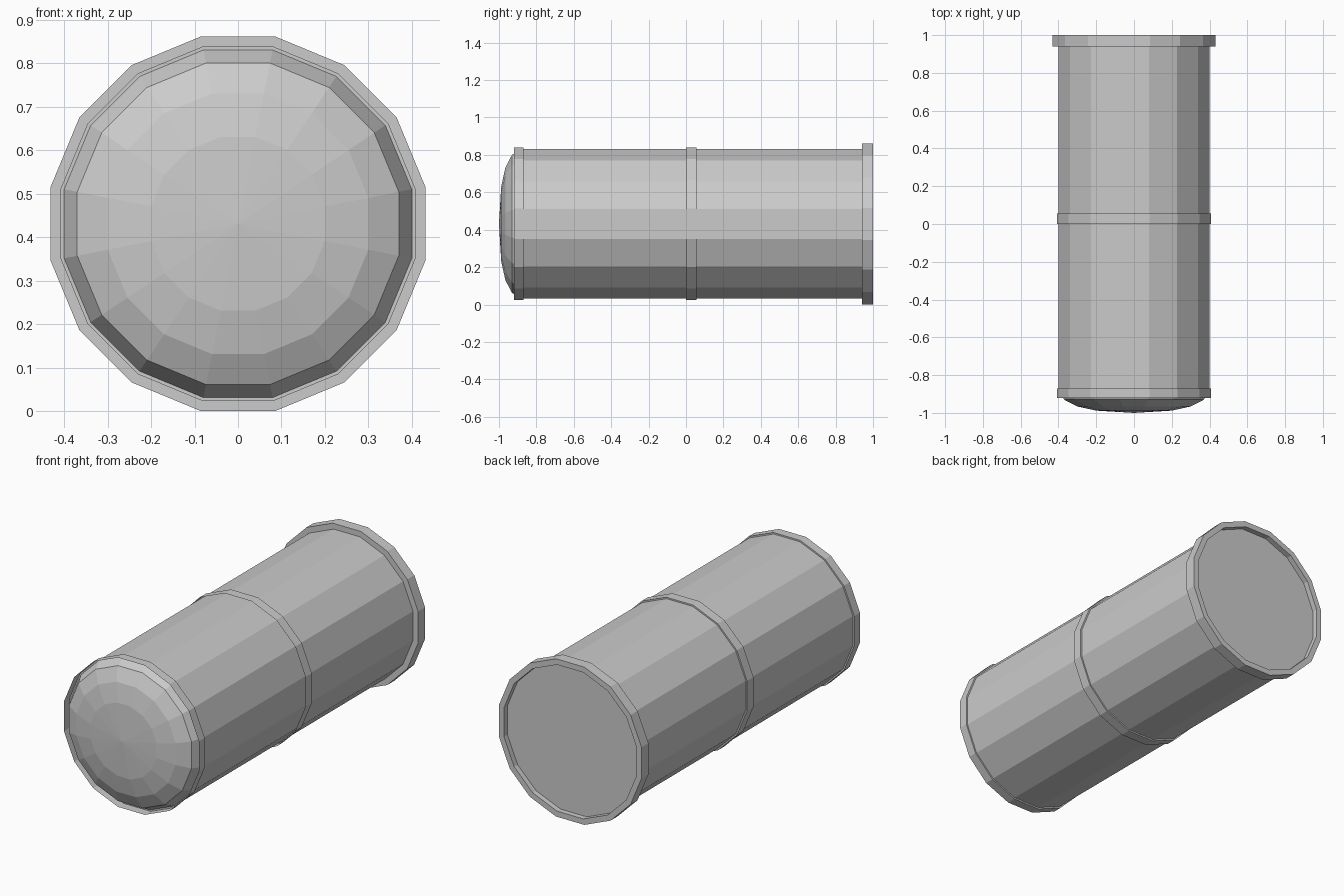
import bpy, bmesh, math

if "Cube" in bpy.data.objects:
    bpy.data.objects.remove(bpy.data.objects["Cube"])

SIDES = 16
CZ = 0.431                                   # axis height
K = 1 / math.cos(math.pi / SIDES)            # flat distance -> corner radius


def lathe(name, profile, closed=False):
    """Spin (flat distance, y) points around the lengthwise axis."""
    bm = bmesh.new()
    rings = []
    for r, y in profile:
        if r == 0:
            rings.append([bm.verts.new((0, y, CZ))] * SIDES)
            continue
        ring = []
        for i in range(SIDES):
            a = (i + 0.5) * 2 * math.pi / SIDES
            ring.append(bm.verts.new((r * K * math.cos(a), y, CZ + r * K * math.sin(a))))
        rings.append(ring)
    pairs = list(zip(rings, rings[1:]))
    if closed:
        pairs.append((rings[-1], rings[0]))
    for a, b in pairs:
        for i in range(SIDES):
            j = (i + 1) % SIDES
            bm.faces.new(list(dict.fromkeys((a[j], a[i], b[i], b[j]))))
    bmesh.ops.recalc_face_normals(bm, faces=bm.faces)
    mesh = bpy.data.meshes.new(name)
    bm.to_mesh(mesh)
    bm.free()
    obj = bpy.data.objects.new(name, mesh)
    bpy.context.collection.objects.link(obj)
    return obj


# Shell: domed nose, straight wall, flat base set back inside the rim
lathe("canister_body", [(0, -1.0), (0.20, -0.988), (0.30, -0.966), (0.37, -0.93),
                        (0.40, -0.87), (0.40, 0.97), (0, 0.97)])

# Thin raised bands wrapped around the shell
for name, y0, y1 in (("nose_band", -0.92, -0.87), ("middle_band", 0.0, 0.055)):
    lathe(name, [(0.40, y1), (0.408, y1), (0.408, y0)])

# Thick rim at the base end
lathe("base_rim", [(0.40, 0.94), (0.431, 0.94), (0.431, 1.0), (0.40, 1.0)], closed=True)
